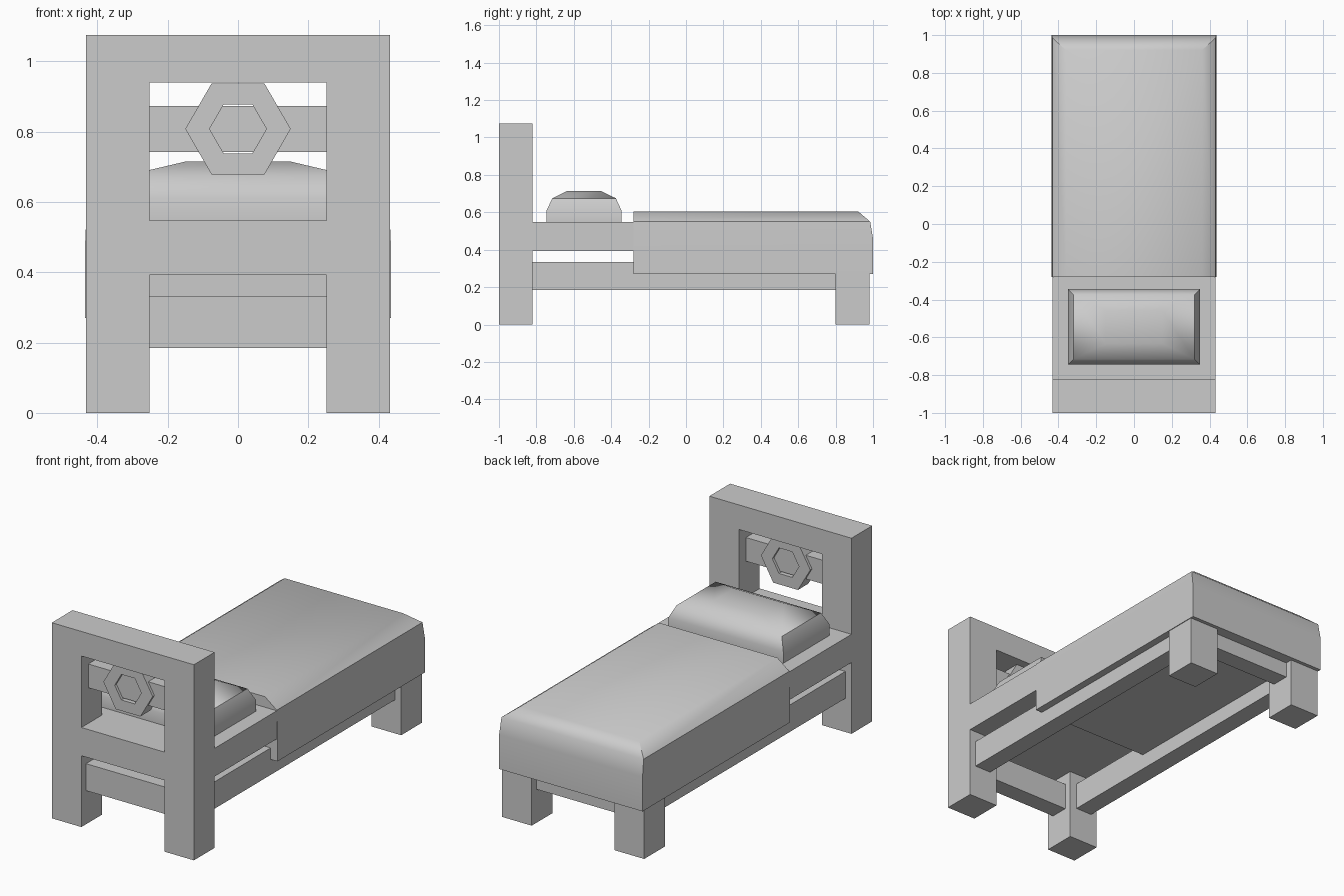
import bpy
import bmesh
import math

if "Cube" in bpy.data.objects:
    bpy.data.objects.remove(bpy.data.objects["Cube"])

grey = bpy.data.materials.new("plain grey")
grey.use_nodes = True
grey.diffuse_color = (0.6, 0.6, 0.6, 1)
grey.node_tree.nodes["Principled BSDF"].inputs["Base Color"].default_value = (0.6, 0.6, 0.6, 1)


def add_mesh(name, bm, smooth=None):
    bmesh.ops.remove_doubles(bm, verts=bm.verts, dist=0.0001)
    bmesh.ops.recalc_face_normals(bm, faces=bm.faces)
    mesh = bpy.data.meshes.new(name)
    bm.to_mesh(mesh)
    bm.free()
    mesh.materials.append(grey)
    obj = bpy.data.objects.new(name, mesh)
    bpy.context.collection.objects.link(obj)
    if smooth:
        bpy.ops.object.select_all(action='DESELECT')
        obj.select_set(True)
        bpy.context.view_layer.objects.active = obj
        bpy.ops.object.shade_smooth_by_angle(angle=math.radians(smooth))
    return obj


def stack(name, rings, smooth=None):
    """Loft rectangles given as (x0, x1, y0, y1, z) from bottom to top."""
    bm = bmesh.new()
    loops = [[bm.verts.new(p) for p in ((x0, y0, z), (x1, y0, z), (x1, y1, z), (x0, y1, z))]
             for x0, x1, y0, y1, z in rings]
    for low, high in zip(loops, loops[1:]):
        for i in range(4):
            j = (i + 1) % 4
            bm.faces.new((low[i], low[j], high[j], high[i]))
    bm.faces.new(loops[0][::-1])
    bm.faces.new(loops[-1])
    return add_mesh(name, bm, smooth)


def box(name, x0, x1, y0, y1, z0, z1):
    return stack(name, [(x0, x1, y0, y1, z0), (x0, x1, y0, y1, z1)])


def plate(name, outlines, y0, y1):
    """Extrude x-z outlines along y; an outline inside another is a hole."""
    curve = bpy.data.curves.new(name, 'CURVE')
    curve.dimensions = '2D'
    curve.fill_mode = 'BOTH'
    curve.extrude = (y1 - y0) / 2
    for points in outlines:
        spline = curve.splines.new('POLY')
        spline.points.add(len(points) - 1)
        spline.use_cyclic_u = True
        for point, (x, z) in zip(spline.points, points):
            point.co = (x, z, 0, 1)
    temp = bpy.data.objects.new(name, curve)
    bpy.context.collection.objects.link(temp)
    mesh = bpy.data.meshes.new_from_object(temp.evaluated_get(bpy.context.evaluated_depsgraph_get()))
    bpy.data.objects.remove(temp)
    bm = bmesh.new()
    bm.from_mesh(mesh)
    bpy.data.meshes.remove(mesh)
    for v in bm.verts:
        x, z, d = v.co
        v.co = (x, (y0 + y1) / 2 + d, z)
    for f in bm.faces:
        f.smooth = False
    return add_mesh(name, bm)


def hexagon(radius, z):
    return [(radius * math.cos(math.radians(60 * i)), z + radius * math.sin(math.radians(60 * i)))
            for i in range(6)]


W, LEG = 0.432, 0.252          # half width, inner face of the legs
SLAB, TOP = 0.392, 0.547       # underside and top of the mattress
RAIL = (0.185, 0.333)          # rail heights

# Headboard with its window and leg opening
frame = [(-W, 0), (-LEG, 0), (-LEG, SLAB), (LEG, SLAB), (LEG, 0), (W, 0), (W, 1.075), (-W, 1.075)]
window = [(-LEG, TOP), (LEG, TOP), (LEG, 0.94), (-LEG, 0.94)]
plate("headboard", [frame, window], -1, -0.82)

# Ornament in the window
box("headboard_bar", -LEG, LEG, -0.94, -0.88, 0.743, 0.873)
plate("hexagon_ring", [hexagon(0.15, 0.808), hexagon(0.081, 0.808)], -0.955, -0.865)

# Mattress, legs and rails
box("mattress", -W, W, -0.82, 0.975, SLAB, TOP)
for side, s in (("left", 1), ("right", -1)):
    box(side + "_foot_leg", *sorted((s * LEG, s * W)), 0.8, 0.98, 0, SLAB)
    box(side + "_rail", *sorted((s * 0.295, s * 0.395)), -0.82, 0.8, *RAIL)
box("head_rail", -LEG, LEG, -0.96, -0.86, *RAIL)
box("foot_rail", -LEG, LEG, 0.84, 0.94, *RAIL)

# Blanket with soft upper edges, open straight at the pillow end
stack("blanket", [(-x, x, -0.28, y, z) for x, y, z in
                  ((0.436, 1.0, 0.27), (0.436, 1.0, 0.46), (0.432, 0.985, 0.55), (0.36, 0.92, 0.605))], 45)

# Pillow
stack("pillow", [(-x, x, -0.545 - y, -0.545 + y, z) for x, y, z in
                 ((0.35, 0.2, TOP), (0.35, 0.2, 0.61), (0.32, 0.17, 0.675), (0.15, 0.088, 0.715))], 50)
